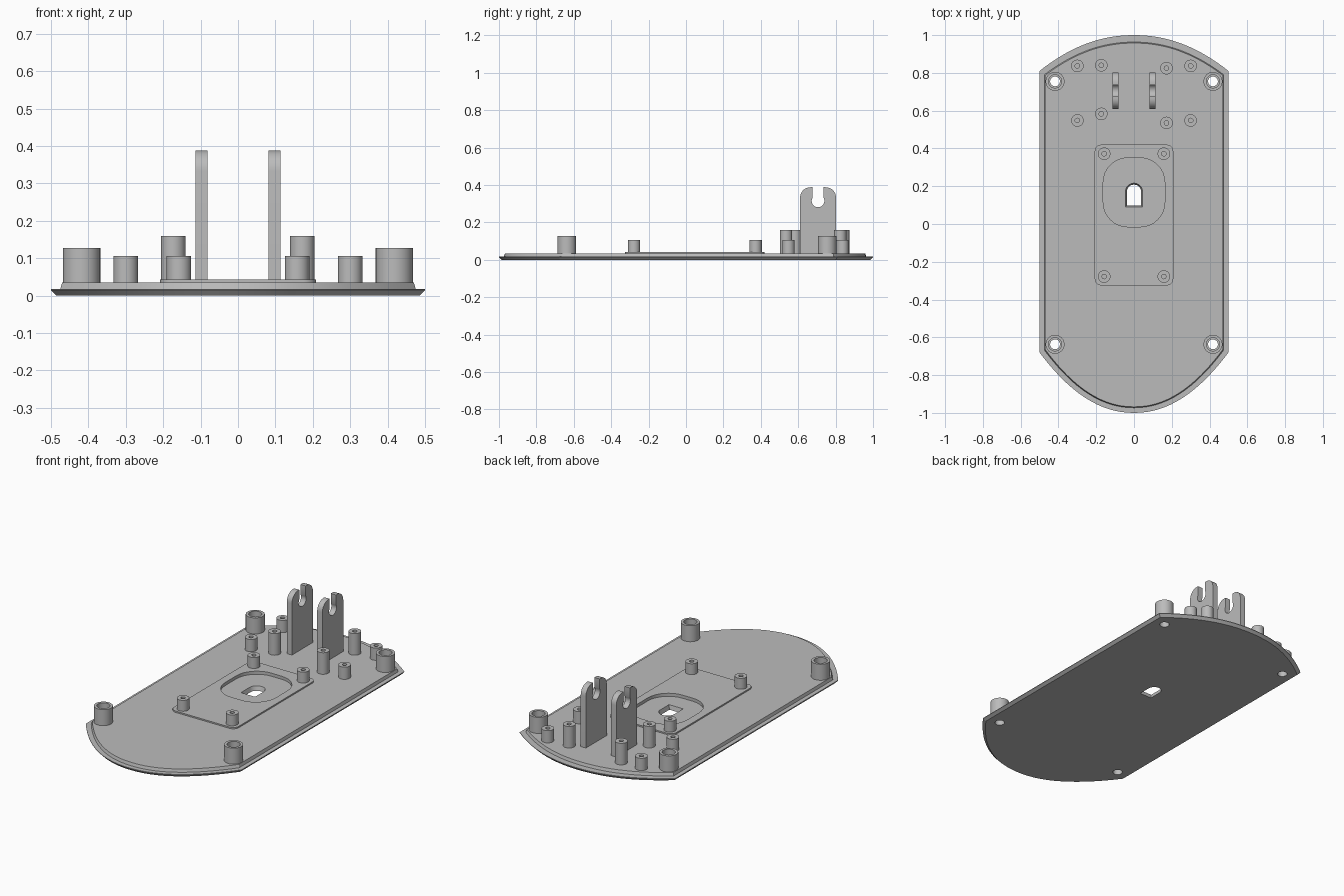
import bpy, bmesh, math

if "Cube" in bpy.data.objects:
    bpy.data.objects.remove(bpy.data.objects["Cube"])

grey = bpy.data.materials.new("plain grey")
grey.use_nodes = True
GREY = (0.5, 0.5, 0.5, 1)
grey.diffuse_color = GREY
grey.node_tree.nodes["Principled BSDF"].inputs["Base Color"].default_value = GREY

TOP = 0.035      # upper face of the base plate
PAD_TOP = 0.043  # upper face of the raised pad


def loft(name, rings, ring_closed=False):
    """Skin matching rings of points; cap the ends or join last to first."""
    bm = bmesh.new()
    loops = [[bm.verts.new(p) for p in ring] for ring in rings]
    pairs = list(zip(loops, loops[1:]))
    if ring_closed:
        pairs.append((loops[-1], loops[0]))
    else:
        bm.faces.new(loops[0][::-1])
        bm.faces.new(loops[-1])
    n = len(loops[0])
    for a, b in pairs:
        for i in range(n):
            j = (i + 1) % n
            bm.faces.new((a[i], a[j], b[j], b[i]))
    bmesh.ops.recalc_face_normals(bm, faces=bm.faces)
    mesh = bpy.data.meshes.new(name)
    bm.to_mesh(mesh)
    bm.free()
    mesh.materials.append(grey)
    obj = bpy.data.objects.new(name, mesh)
    bpy.context.collection.objects.link(obj)
    return obj


def at(points, z):
    return [(x, y, z) for x, y in points]


def circle(x, y, r, n=32):
    return [(x + r * math.cos(math.tau * i / n), y + r * math.sin(math.tau * i / n))
            for i in range(n)]


def arc(x, y, r, start, end, n=8):
    angles = [math.radians(start + (end - start) * i / n) for i in range(n + 1)]
    return [(x + r * math.cos(a), y + r * math.sin(a)) for a in angles]


def rounded_box(x, y0, y1, r):
    return (arc(x - r, y1 - r, r, 0, 90) + arc(r - x, y1 - r, r, 90, 180)
            + arc(r - x, y0 + r, r, 180, 270) + arc(x - r, y0 + r, r, 270, 360))


def outline(half, front_corner, back_corner, front_tip, back_tip, n=40):
    """Straight sides closed by a bowed front and a shallower bowed back."""
    points = []
    for corner, tip, side in ((back_corner, back_tip, 1), (front_corner, front_tip, -1)):
        for i in range(n + 1):
            t = side * math.cos(math.pi * i / n)
            points.append((half * t, tip + (corner - tip) * abs(t) ** 2.1))
    return points


def cut(obj, cutter):
    mod = obj.modifiers.new("cut", "BOOLEAN")
    mod.operation = "DIFFERENCE"
    mod.solver = "EXACT"
    mod.object = cutter
    cutter.hide_render = True
    bpy.context.view_layer.objects.active = obj
    bpy.ops.object.modifier_apply(modifier=mod.name)


def lathe(name, x, y, profile):
    return loft(name, [at(circle(x, y, r), z) for r, z in profile], True)


# Base plate with undercut rim and raised inner deck
rim = outline(0.5, -0.68, 0.81, -1, 1)
plate = loft("base_plate", [
    at(outline(0.486, -0.672, 0.80, -0.986, 0.986), 0),
    at(rim, 0.015),
    at(rim, 0.018),
    at(outline(0.475, -0.667, 0.79, -0.973, 0.963), 0.018),
    at(outline(0.47, -0.664, 0.787, -0.968, 0.958), TOP)])

# Raised pad in the middle
pad_shape = rounded_box(0.208, -0.325, 0.42, 0.035)
pad = loft("raised_pad", [at(pad_shape, TOP - 0.004), at(pad_shape, PAD_TOP)])

# Rounded recess and tapered arched opening
recess_shape = rounded_box(0.163, -0.015, 0.35, 0.13)
recess = loft("recess_cutter", [at(recess_shape, 0.025), at(recess_shape, 0.1)])


def arch(half, y0, y1):
    return [(-half, y0), (half, y0)] + arc(0, y1 - half, half, 0, 180, 16)


opening = loft("opening_cutter", [at(arch(0.035, 0.1, 0.205), -0.01),
                                  at(arch(0.047, 0.09, 0.218), 0.03)])
cutters = [recess, opening]
cut(pad, recess)
cut(plate, recess)
cut(plate, opening)

# Corner screw bosses with through holes
for side, sx in (("left", 1), ("right", -1)):
    for end, y in (("back", 0.755), ("front", -0.637)):
        x = sx * 0.418
        hole = loft("hole_cutter", [at(circle(x, y, 0.026), z) for z in (-0.02, 0.06)])
        cutters.append(hole)
        cut(plate, hole)
        lathe(f"{end}_{side}_screw_boss", x, y,
              [(0.05, 0.03), (0.05, 0.128), (0.035, 0.128), (0.035, 0.08),
               (0.026, 0.08), (0.026, 0.03)])


# Small mounting posts with blind holes
def post(name, x, y, height, base=0.03):
    lathe(name, x, y, [(0.033, base), (0.033, height), (0.012, height), (0.012, base)])


for side, sx in (("left", 1), ("right", -1)):
    post(f"back_outer_{side}_post", sx * 0.3, 0.837, 0.106)
    post(f"front_outer_{side}_post", sx * 0.3, 0.548, 0.106)
    post(f"back_pad_{side}_post", sx * 0.158, 0.372, 0.106)
    post(f"front_pad_{side}_post", sx * 0.158, -0.278, 0.106)
post("back_inner_left_post", 0.172, 0.825, 0.16)
post("back_inner_right_post", -0.173, 0.84, 0.16)
post("front_inner_left_post", 0.172, 0.535, 0.16)
post("front_inner_right_post", -0.173, 0.583, 0.16)

# Pair of upright brackets with a keyhole slot
MID = 0.706
bracket_shape = ([(0.61, 0.03), (0.802, 0.03)]
                 + arc(0.747, 0.333, 0.055, 0, 90)
                 + [(MID + 0.029, 0.388)]
                 + arc(MID, 0.315, 0.034, 32, -212, 20)
                 + [(MID - 0.029, 0.388)]
                 + arc(0.665, 0.333, 0.055, 90, 180))
for side, sx in (("left", 1), ("right", -1)):
    loft(f"{side}_bracket", [[(sx * x, y, z) for y, z in bracket_shape]
                             for x in (0.081, 0.114)])

for cutter in cutters:
    bpy.data.objects.remove(cutter)

# Smooth the round walls, keep edges crisp
bpy.ops.object.select_all(action="DESELECT")
for obj in bpy.context.collection.objects:
    if obj.type == "MESH":
        obj.select_set(True)
        bpy.context.view_layer.objects.active = obj
bpy.ops.object.shade_smooth_by_angle(angle=math.radians(30))
